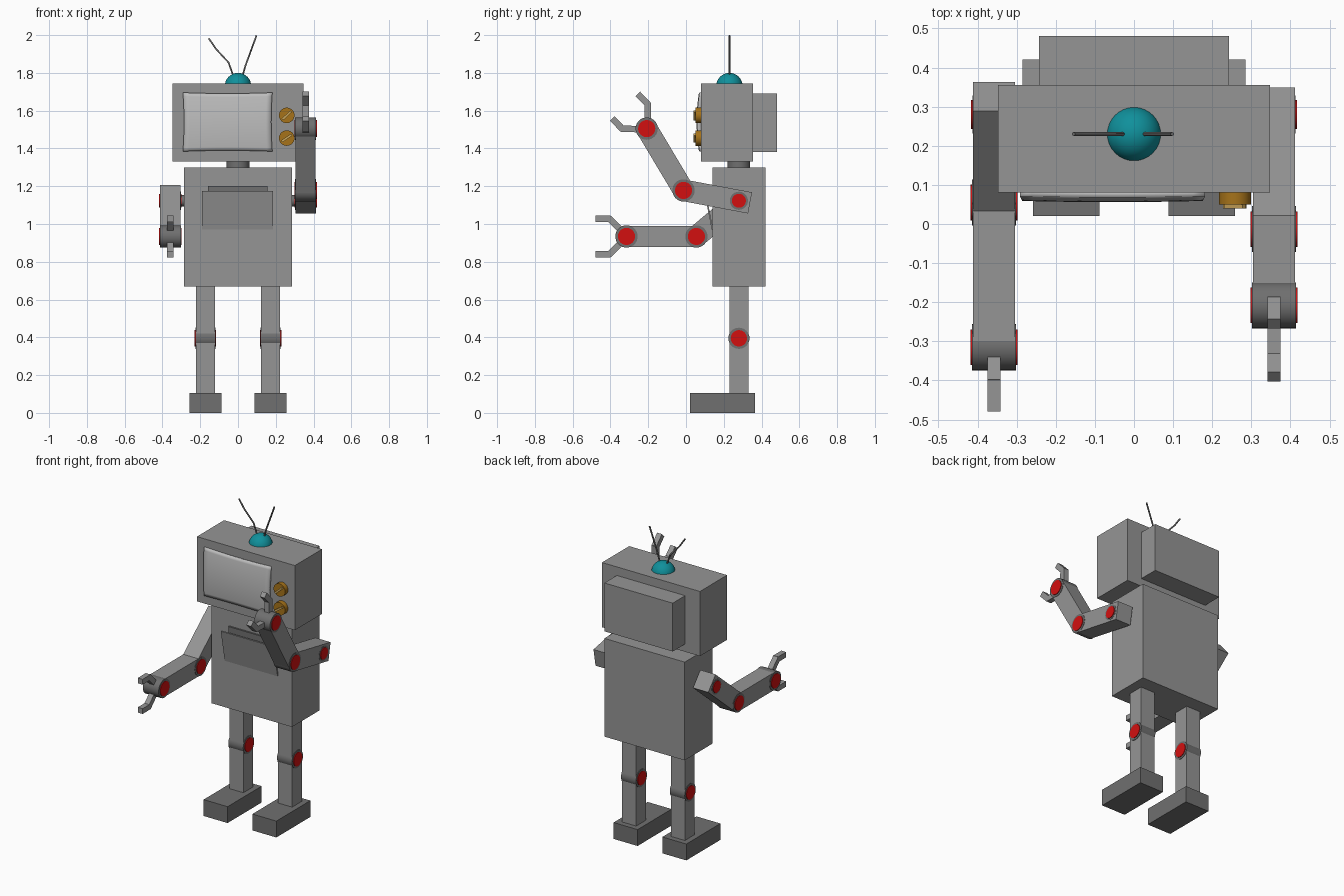
import bpy, math
from mathutils import Vector, Matrix

if "Cube" in bpy.data.objects:
    bpy.data.objects.remove(bpy.data.objects["Cube"], do_unlink=True)


def material(name, r, g, b):
    m = bpy.data.materials.new(name)
    m.use_nodes = True
    m.diffuse_color = (r, g, b, 1)
    m.node_tree.nodes["Principled BSDF"].inputs["Base Color"].default_value = (r, g, b, 1)
    return m


GREY = material("body grey", .3, .3, .3)
DARK = material("dark grey", .16, .16, .16)
PALE = material("screen grey", .52, .52, .52)
RED = material("joint red", .65, .005, .005)
TEAL = material("dome teal", .005, .28, .33)
GOLD = material("knob gold", .38, .17, .01)
BRASS = material("pointer brass", .6, .38, .1)


def finish(name, mat, smooth=False):
    ob = bpy.context.object
    ob.name = name
    ob.data.materials.append(mat)
    if smooth:
        bpy.ops.object.shade_smooth_by_angle(angle=math.radians(35))
    return ob


def box(name, mat, center, size, tilt=0, roll=0):
    """Box centred at a point; tilt turns it about x, roll about y."""
    bpy.ops.mesh.primitive_cube_add(size=1)
    ob = finish(name, mat)
    ob.matrix_world = (Matrix.Translation(center) @ Matrix.Rotation(tilt, 4, 'X')
                       @ Matrix.Rotation(roll, 4, 'Y') @ Matrix.Diagonal((*size, 1)))
    return ob


def cylinder(name, mat, center, radius, depth, axis):
    bpy.ops.mesh.primitive_cylinder_add(vertices=32, radius=radius, depth=depth, location=center)
    ob = finish(name, mat, True)
    if axis == 'X':
        ob.rotation_euler.y = math.pi / 2
    elif axis == 'Y':
        ob.rotation_euler.x = math.pi / 2
    return ob


def limb(name, x, start, end, width, thick, before=0, after=0):
    """Square bar between two (y, z) points at a given x."""
    a, b = Vector((x, *start)), Vector((x, *end))
    d = (b - a).normalized()
    a, b = a - d * before, b + d * after
    return box(name, GREY, (a + b) / 2, (width, (b - a).length, thick), math.atan2(d.z, d.y))


def joint(name, x, point, radius, width):
    """Hinge barrel with a red cap on both ends."""
    c = (x, *point)
    cylinder(name, DARK, c, radius, width, 'X')
    cylinder(name + "_caps", RED, c, radius * .77, width + .008, 'X')


def claw(side, x, wrist, angle):
    """Two bent fingers pointing along an angle in the yz plane."""
    c, s = math.cos(angle), math.sin(angle)
    for label, k in (("upper", 1), ("lower", -1)):
        pts = [(wrist[0] + c * u - s * v * k, wrist[1] + s * u + c * v * k)
               for u, v in ((.03, .035), (.09, .094), (.165, .094))]
        limb(f"{side}_{label}_finger_base", x, pts[0], pts[1], .034, .034, 0, .006)
        limb(f"{side}_{label}_finger_tip", x, pts[1], pts[2], .034, .034, .006, 0)


# Head, neck and body
box("head", GREY, (0, .2175, 1.5375), (.695, .275, .415))
box("head_back", GREY, (0, .418, 1.535), (.485, .126, .31))
cylinder("neck", DARK, (0, .28, 1.315), .06, .06, 'Z')
box("body", GREY, (0, .28, .985), (.57, .28, .63))

# Bulging screen
bpy.ops.mesh.primitive_grid_add(x_subdivisions=16, y_subdivisions=16, size=2)
screen = finish("screen", PALE)
for v in screen.data.vertices:
    u, w = v.co.x, v.co.y
    v.co = (-.055 + u * (.231 + .006 * w * w), .071 - .012 * (1 - w * w) - .003 * (1 - u * u),
            1.54 + w * (.151 + .005 * u * u))
bpy.ops.object.shade_smooth_by_angle(angle=math.radians(35))
rim = screen.modifiers.new("thickness", 'SOLIDIFY')
rim.thickness = .02
rim.offset = -1

# Control knobs
for name, z, turn in (("upper_knob", 1.575, .75), ("lower_knob", 1.455, .6)):
    cylinder(name, GOLD, (.258, .066, z), .041, .032, 'Y')
    box(name + "_pointer", BRASS, (.258, .046, z), (.064, .012, .012), 0, -turn)

# Dome and antennae
bpy.ops.mesh.primitive_uv_sphere_add(segments=32, ring_count=16, radius=.07, location=(0, .23, 1.73))
finish("dome", TEAL, True)
for name, path in (("right_antenna", ((-.02, 1.77), (-.05, 1.855), (-.115, 1.925), (-.155, 1.983))),
                   ("left_antenna", ((.02, 1.77), (.04, 1.84), (.098, 1.998)))):
    curve = bpy.data.curves.new(name, 'CURVE')
    curve.dimensions = '3D'
    curve.bevel_depth = .005
    curve.bevel_resolution = 1
    curve.use_fill_caps = True
    spline = curve.splines.new('POLY')
    spline.points.add(len(path) - 1)
    for p, (x, z) in zip(spline.points, path):
        p.co = (x, .23, z, 1)
    curve.materials.append(DARK)
    bpy.context.collection.objects.link(bpy.data.objects.new(name, curve))

# Open chest flap with a slot behind it
box("chest_flap", GREY, (-.002, .12, 1.073), (.375, .008, .208), math.radians(11))
box("chest_slot", DARK, (-.002, .137, 1.17), (.315, .016, .06))

# Legs
for side, s in (("right", -1), ("left", 1)):
    x = s * .173
    box(side + "_leg", GREY, (x, .28, .385), (.1, .1, .58))
    joint(side + "_knee", x, (.28, .395), .056, .106)
    box(side + "_foot", DARK, (x, .1925, .0525), (.17, .345, .105))

# Arms: shared shoulder height, different poses
SHOULDER = (.28, 1.123)
for side, s, elbow, wrist, hand in (
        ("right", -1, (.055, .934), (-.315, .934), math.pi),
        ("left", 1, (-.013, 1.178), (-.208, 1.505), math.radians(134))):
    x = s * .358
    limb(side + "_upper_arm", x, SHOULDER, elbow, .108, .114, .06)
    limb(side + "_forearm", x, elbow, wrist, .107, .113)
    joint(side + "_shoulder", x, SHOULDER, .048, .11)
    joint(side + "_elbow", x, elbow, .059, .112)
    joint(side + "_wrist", x, wrist, .059, .112)
    claw(side, x, wrist, hand)

# Short axles that carry the arms
for side, s in (("right", -1), ("left", 1)):
    cylinder(side + "_shoulder_axle", DARK, (s * .295, *SHOULDER), .03, .04, 'X')
